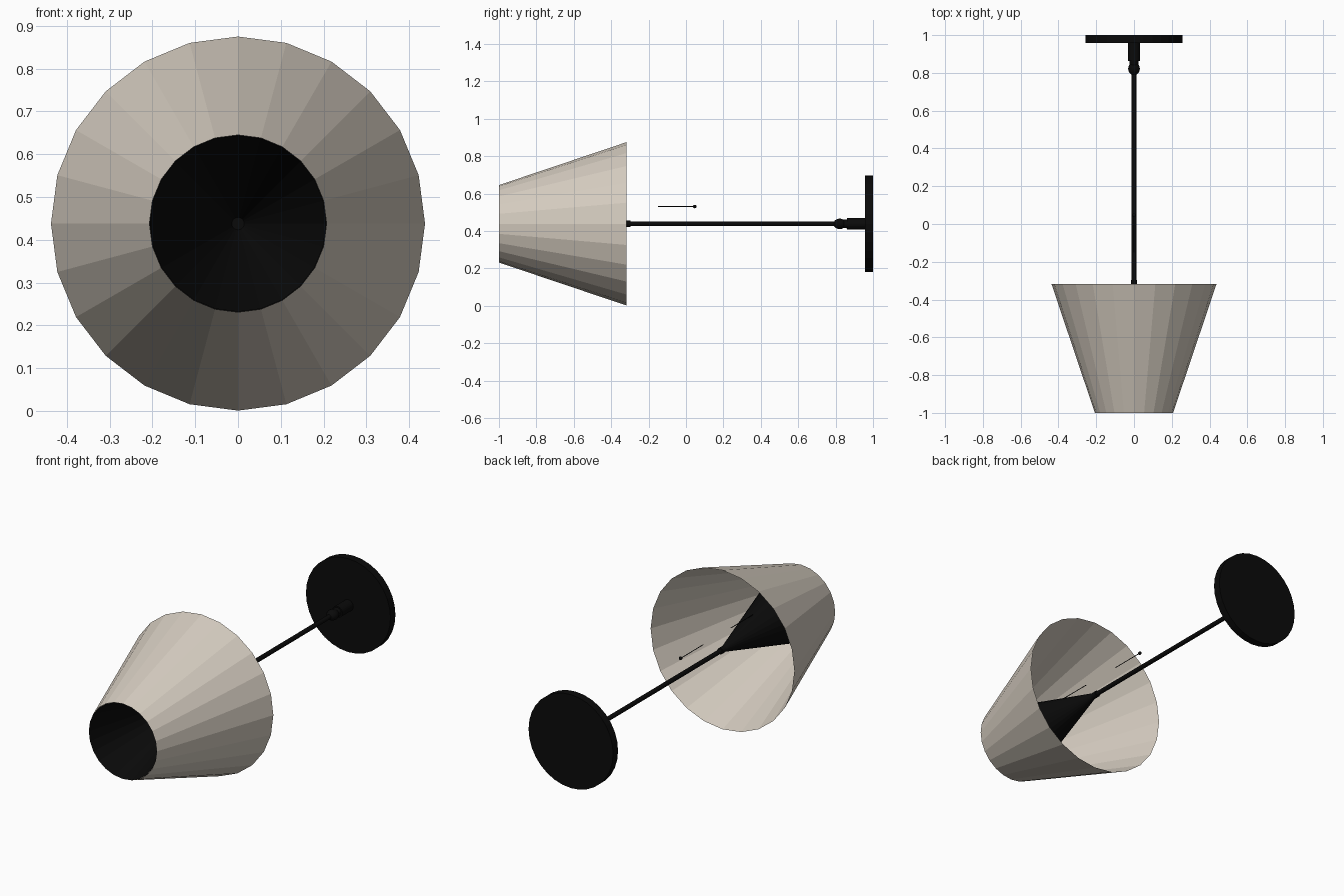
import bpy, bmesh, math
from mathutils import Matrix, Vector

if "Cube" in bpy.data.objects:
    bpy.data.objects.remove(bpy.data.objects["Cube"])

Z = 0.438  # height of the lamp axis


def material(name, rgb):
    m = bpy.data.materials.new(name)
    m.diffuse_color = (*rgb, 1)
    m.use_nodes = True
    m.node_tree.nodes["Principled BSDF"].inputs["Base Color"].default_value = m.diffuse_color
    return m


BLACK = material("black metal", (0.003, 0.003, 0.003))
BEIGE = material("beige fabric", (0.67, 0.61, 0.53))


def finish(bm, name, mat, smooth=False):
    me = bpy.data.meshes.new(name)
    for f in bm.faces:
        f.smooth = smooth
    bm.to_mesh(me)
    bm.free()
    me.materials.append(mat)
    ob = bpy.data.objects.new(name, me)
    bpy.context.collection.objects.link(ob)
    return ob


def tube(name, y0, r0, y1, r1, mat, sides=24, caps=True, x=0, z=Z):
    """Cylinder or cone running along y from y0 to y1."""
    bm = bmesh.new()
    bmesh.ops.create_cone(bm, cap_ends=caps, segments=sides,
                          radius1=r0, radius2=r1, depth=abs(y1 - y0))
    # local +z becomes +y
    bmesh.ops.transform(bm, verts=bm.verts, matrix=Matrix.Translation(
        (x, (y0 + y1) / 2, z)) @ Matrix.Rotation(-math.pi / 2, 4, 'X'))
    return finish(bm, name, mat)


def ball(name, loc, scale, mat):
    bm = bmesh.new()
    bmesh.ops.create_uvsphere(bm, u_segments=16, v_segments=10, radius=1)
    bmesh.ops.scale(bm, verts=bm.verts, vec=Vector(scale))
    bmesh.ops.translate(bm, verts=bm.verts, vec=Vector(loc))
    return finish(bm, name, mat, True)


# Open shade and the black cone nested inside it
tube("shade", -1.0, 0.207, -0.317, 0.437, BEIGE, caps=False)
tube("inner_cone", -1.0, 0.206, -0.325, 0.014, BLACK, caps=False)
tube("shade_collar", -0.327, 0.017, -0.297, 0.017, BLACK)

# Long stem
tube("stem", -0.3, 0.012, 0.81, 0.012, BLACK, sides=16)

# Swivel joint and its socket
ball("swivel_joint", (0, 0.822, Z), (0.031, 0.034, 0.028), BLACK)
tube("joint_neck", 0.83, 0.021, 0.87, 0.025, BLACK)
tube("socket", 0.862, 0.031, 0.96, 0.031, BLACK)

# Round mounting plate
tube("mounting_plate", 0.957, 0.257, 1.0, 0.257, BLACK, sides=32)

# Pull cord in two visible lengths, with a bead at the end
for i, (a, b) in enumerate([(-0.58, -0.39), (-0.15, 0.045)]):
    tube(f"pull_cord_{i + 1}", a, 0.002, b, 0.002, BLACK, sides=6, z=0.53)
ball("pull_bead", (0, 0.047, 0.53), (0.009, 0.01, 0.009), BLACK)
